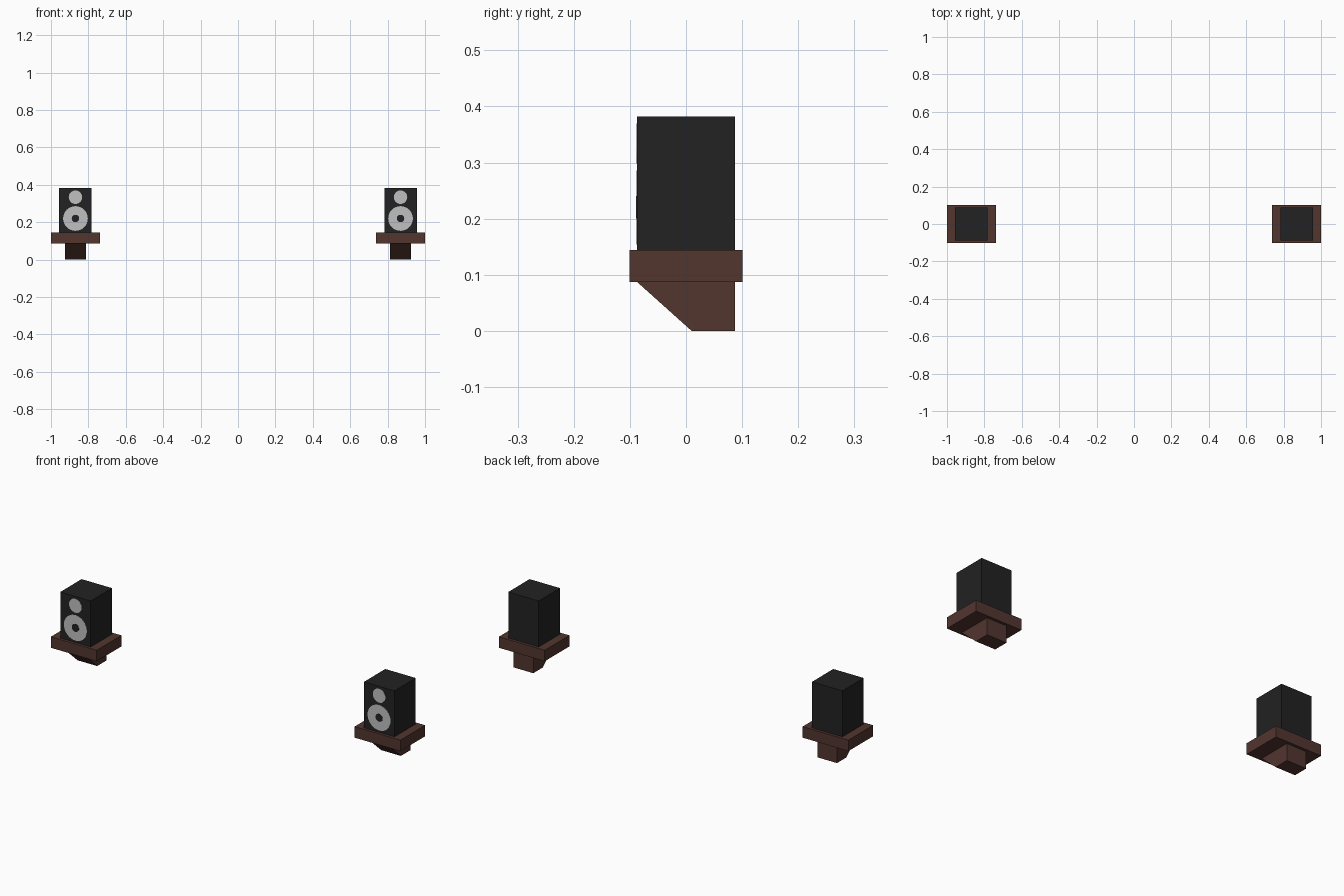
import bpy, bmesh, math

if "Cube" in bpy.data.objects:
    bpy.data.objects.remove(bpy.data.objects["Cube"])


def material(name, colour):
    m = bpy.data.materials.new(name)
    m.diffuse_color = (*colour, 1)
    m.use_nodes = True
    m.node_tree.nodes["Principled BSDF"].inputs["Base Color"].default_value = m.diffuse_color
    return m


BLACK = material("cabinet black", (0.016, 0.016, 0.016))
WOOD = material("dark brown wood", (0.085, 0.036, 0.028))
GREY = material("driver grey", (0.53, 0.53, 0.53))


def finish(name, bm, mat):
    bmesh.ops.recalc_face_normals(bm, faces=bm.faces)
    me = bpy.data.meshes.new(name)
    bm.to_mesh(me)
    bm.free()
    me.materials.append(mat)
    ob = bpy.data.objects.new(name, me)
    bpy.context.collection.objects.link(ob)


def extrude(name, points, offset, mat):
    """Solid from a closed outline of 3D points pushed along offset."""
    bm = bmesh.new()
    face = bm.faces.new([bm.verts.new(p) for p in points])
    geo = bmesh.ops.extrude_face_region(bm, geom=[face])["geom"]
    bmesh.ops.translate(bm, vec=offset, verts=[v for v in geo if isinstance(v, bmesh.types.BMVert)])
    finish(name, bm, mat)


def box(name, x, half_w, half_d, z0, z1, mat):
    pts = [(x + sx * half_w, sy * half_d, z0) for sx, sy in ((-1, -1), (1, -1), (1, 1), (-1, 1))]
    extrude(name, pts, (0, 0, z1 - z0), mat)


def disc(name, x, z, radius, y, mat, n=32):
    """Thin plate on the cabinet front, its face at y."""
    pts = [(x + radius * math.cos(a), -0.0865, z + radius * math.sin(a))
           for a in (2 * math.pi * i / n for i in range(n))]
    extrude(name, pts, (0, y + 0.0865, 0), mat)


for side, x in (("left", -0.869), ("right", 0.869)):
    # wall bracket with a sloping front
    profile = [(-0.087, 0.087), (0.01, 0), (0.087, 0), (0.087, 0.087)]
    extrude(side + "_bracket", [(x - 0.056, y, z) for y, z in profile], (0.112, 0, 0), WOOD)
    # shelf and speaker cabinet
    box(side + "_shelf", x, 0.131, 0.101, 0.087, 0.144, WOOD)
    box(side + "_cabinet", x, 0.087, 0.087, 0.144, 0.382, BLACK)
    # painted drivers
    disc(side + "_woofer_ring", x, 0.22, 0.066, -0.088, GREY)
    disc(side + "_woofer_centre", x, 0.22, 0.02, -0.089, BLACK)
    disc(side + "_tweeter", x, 0.334, 0.036, -0.088, GREY)
